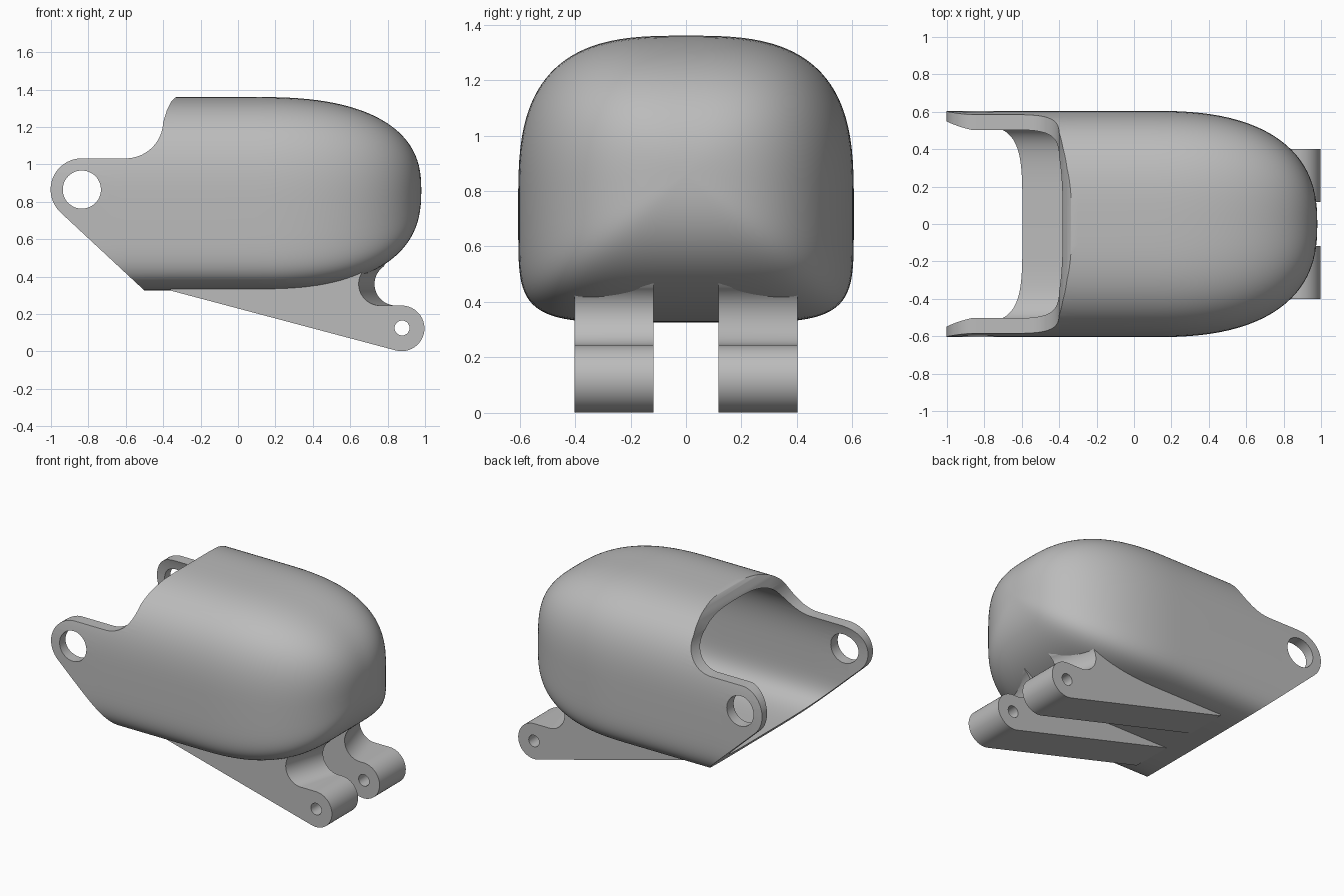
import bpy, bmesh, math

cube = bpy.data.objects.get("Cube")
if cube:
    bpy.data.objects.remove(cube, do_unlink=True)

grey = bpy.data.materials.new("plain grey")
grey.use_nodes = True
COLOUR = (0.5, 0.5, 0.5, 1)
grey.diffuse_color = COLOUR
grey.node_tree.nodes["Principled BSDF"].inputs["Base Color"].default_value = COLOUR


def rings_to_object(name, rings):
    """Skin a row of matching closed rings and cap both ends."""
    bm = bmesh.new()
    rows = [[bm.verts.new(p) for p in ring] for ring in rings]
    n = len(rows[0])
    for a, b in zip(rows, rows[1:]):
        for i in range(n):
            j = (i + 1) % n
            bm.faces.new((a[i], a[j], b[j], b[i]))
    bm.faces.new(rows[0])
    bm.faces.new(rows[-1])
    bmesh.ops.recalc_face_normals(bm, faces=bm.faces)
    mesh = bpy.data.meshes.new(name)
    bm.to_mesh(mesh)
    bm.free()
    mesh.materials.append(grey)
    obj = bpy.data.objects.new(name, mesh)
    bpy.context.collection.objects.link(obj)
    return obj


def arc(cx, cz, r, start, end, steps=24):
    angles = [math.radians(start + (end - start) * i / steps) for i in range(steps + 1)]
    return [(cx + r * math.cos(a), cz + r * math.sin(a)) for a in angles]


def prism(name, profile, y0, y1, far_profile=None):
    far_profile = far_profile or profile
    return rings_to_object(name, [[(x, y0, z) for x, z in profile],
                                  [(x, y1, z) for x, z in far_profile]])


def section(half_w, top, bottom, bottom_power, count=112):
    """Rounded cross-section, softer above than below."""
    mid, pts = 0.75, []
    for i in range(count):
        a = 2 * math.pi * (i + 0.5) / count
        c, s = math.cos(a), math.sin(a)
        p = 2 / (3 if s > 0 else bottom_power)
        height = top - mid if s > 0 else mid - bottom
        pts.append((math.copysign(abs(c) ** p, c) * half_w,
                    mid + math.copysign(abs(s) ** p, s) * height))
    return pts


def pod(name, shape, start, tip, flare=0.0):
    """Straight tube that closes in a blunt dome at +x."""
    dome, pole, rings = 0.1, 0.86, []
    for x in (start, -1.0, -0.87, -0.6, -0.3, -0.1):
        wide = 1 + flare * max(0, -0.87 - x) / 0.13
        rings.append([(x, y * wide, z) for y, z in shape])
    for i in range(33):
        a = math.pi / 2 * min(i / 32, 0.997)
        x = dome + (tip - dome) * math.sin(a) ** 0.8
        s = math.cos(a) ** 0.8
        rings.append([(x, y * s, pole + (z - pole) * s) for y, z in shape])
    return rings_to_object(name, rings)


def boolean(target, tool, operation):
    mod = target.modifiers.new("cut", "BOOLEAN")
    mod.operation, mod.object, mod.solver = operation, tool, "EXACT"
    bpy.context.view_layer.objects.active = target
    bpy.ops.object.modifier_apply(modifier=mod.name)
    bpy.data.objects.remove(tool, do_unlink=True)


def smooth(obj):
    bpy.ops.object.select_all(action="DESELECT")
    obj.select_set(True)
    bpy.context.view_layer.objects.active = obj
    bpy.ops.object.shade_smooth_by_angle(angle=math.radians(30))


# Hollow shell
shell = pod("shell", section(0.605, 1.36, 0.325, 5.5), -1.1, 0.98)
cavity = pod("cavity", section(0.53, 1.285, 0.415, 4.5), -1.2, 0.9, 0.04)
boolean(shell, cavity, "DIFFERENCE")

# Side outline with the two pivot arms
outline = arc(-0.835, 0.865, 0.167, 90, 227)
outline += [(-0.5, 0.325), (-0.4, 0.23), (1.2, 0.23), (1.2, 1.5), (-0.3, 1.5)]
outline += [(-0.3, 1.37), (-0.337, 1.357), (-0.358, 1.335), (-0.38, 1.29)]
outline += arc(-0.6, 1.232, 0.2, -2, -90)
boolean(shell, prism("outline", outline, -1, 1), "INTERSECT")

# Pivot holes in the arms
boolean(shell, prism("pivot", arc(-0.835, 0.865, 0.102, 0, 352.5, 47), -1, 1), "DIFFERENCE")
smooth(shell)


# Hinge lugs under the dome
def lug_profile(notch_x):
    pts = [(-0.36, 0.325)] + arc(0.875, 0.123, 0.122, -105, 90)
    pts += arc(notch_x, 0.36, 0.115, -90, -235)
    return pts + [(notch_x - 0.05, 0.48), (0.6, 0.43), (0.3, 0.38), (-0.36, 0.35)]


for side, sign in (("left", 1), ("right", -1)):
    lug = prism("hinge_lug_" + ("back" if sign > 0 else "front"), lug_profile(0.76),
                0.402 * sign, 0.117 * sign, lug_profile(0.845))
    boolean(lug, prism("pin", arc(0.877, 0.125, 0.04, 0, 348.75, 31), -1, 1), "DIFFERENCE")
    smooth(lug)
